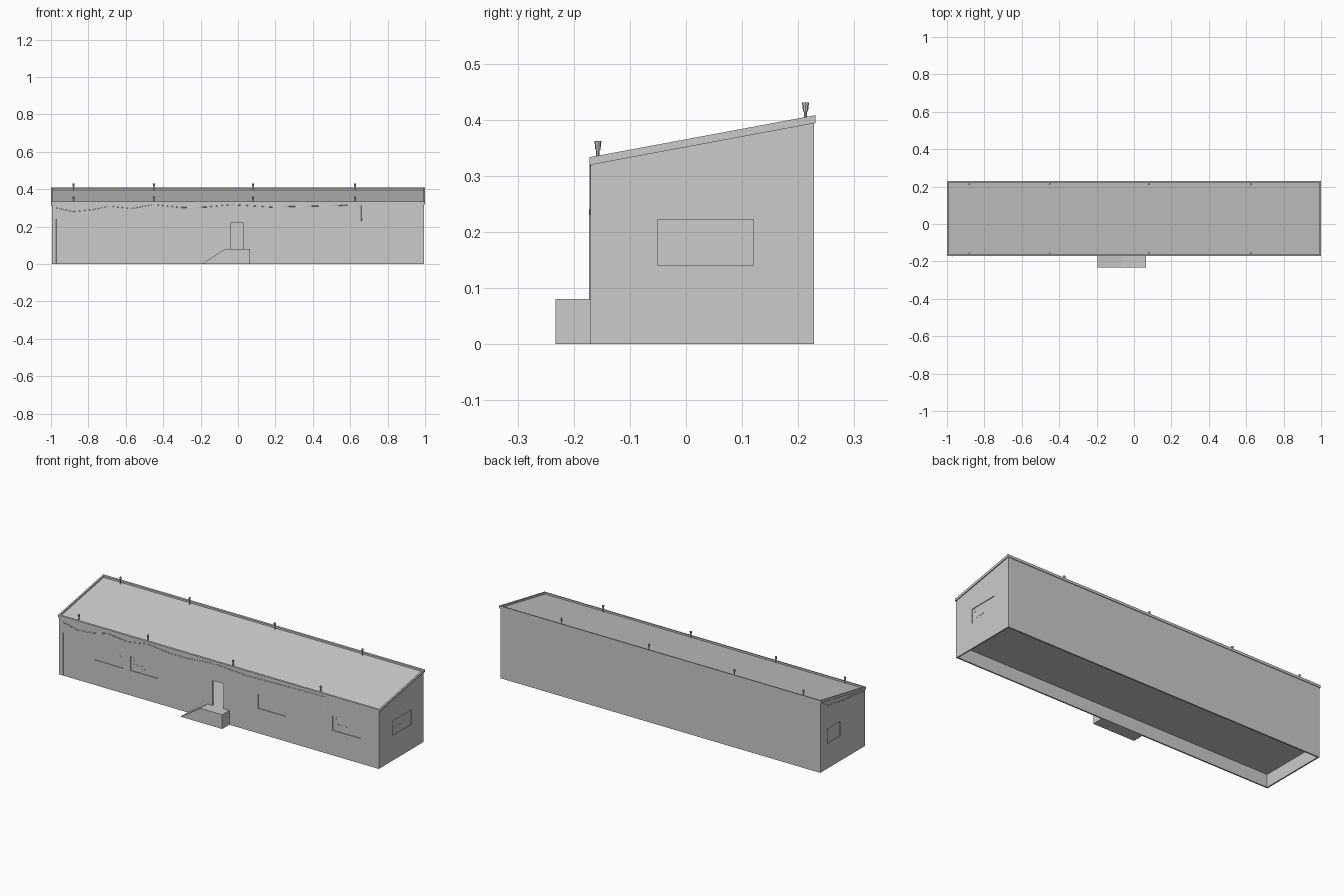
import bpy, bmesh
from mathutils import Vector

if "Cube" in bpy.data.objects:
    bpy.data.objects.remove(bpy.data.objects["Cube"])

FRONT, BACK, END, T = -0.17, 0.228, 0.995, 0.008   # wall planes and thickness


def top(y):
    """Height of the roof trim's upper edge at depth y."""
    return 0.333 + 0.186 * (y + 0.172)


def new_object(name, bm):
    bmesh.ops.recalc_face_normals(bm, faces=bm.faces)
    me = bpy.data.meshes.new(name)
    bm.to_mesh(me)
    bm.free()
    ob = bpy.data.objects.new(name, me)
    bpy.context.collection.objects.link(ob)
    return ob


def add_prism(bm, base, offset):
    """Solid from a planar outline swept along an offset."""
    a = [bm.verts.new(p) for p in base]
    b = [bm.verts.new(Vector(p) + Vector(offset)) for p in base]
    bm.faces.new(a)
    bm.faces.new(b[::-1])
    for i in range(len(a)):
        j = (i + 1) % len(a)
        bm.faces.new((a[i], b[i], b[j], a[j]))


def add_box(bm, x0, x1, y0, y1, z0, z1):
    add_prism(bm, [(x0, y0, z0), (x1, y0, z0), (x1, y1, z0), (x0, y1, z0)], (0, 0, z1 - z0))


def box(name, *b):
    bm = bmesh.new()
    add_box(bm, *b)
    return new_object(name, bm)


def x_prism(name, yz, x0, x1):
    bm = bmesh.new()
    add_prism(bm, [(x0, y, z) for y, z in yz], (x1 - x0, 0, 0))
    return new_object(name, bm)


def cut(ob, cutter):
    mod = ob.modifiers.new("cut", 'BOOLEAN')
    mod.operation, mod.solver, mod.object = 'DIFFERENCE', 'EXACT', cutter
    cutter.hide_render = True
    cutter.hide_set(True)


# Sloped-top shell, hollow and open underneath
walls = x_prism("walls_and_roof", [(FRONT, 0), (BACK, 0), (BACK, top(BACK) - .01),
                                   (FRONT, top(FRONT) - .01)], -END, END)
f, b = FRONT + T, BACK - T
cut(walls, x_prism("room_cutter", [(f, -.1), (b, -.1), (b, top(b) - .018), (f, top(f) - .018)],
                   -END + T, END - T))
box("floor", -END + .004, END - .004, FRONT + .004, BACK - .004, .072, .08)

# Window and door openings
front_windows = [(-.775, -.595), (-.55, -.38), (.243, .415), (.708, .88)]
Z0, Z1 = .14, .222
bm = bmesh.new()
for x0, x1 in front_windows:
    add_box(bm, x0, x1, FRONT - .02, FRONT + .02, Z0, Z1)
add_box(bm, -.04, .03, FRONT - .02, FRONT + .02, .08, .22)
add_box(bm, END - .02, END + .02, -.05, .12, Z0, Z1)
add_box(bm, -END - .02, -END + .02, .05, .165, Z0, Z1)
cut(walls, new_object("opening_cutter", bm))

# Window panes, set slightly back
for i, (x0, x1) in enumerate(front_windows):
    box(f"front_pane_{i}", x0 - .003, x1 + .003, FRONT + .004, FRONT + .007, Z0 - .003, Z1 + .003)
box("right_pane", END - .007, END - .004, -.053, .123, Z0 - .003, Z1 + .003)
box("left_pane", -END + .004, -END + .007, .047, .168, Z0 - .003, Z1 + .003)

# Broken glass pieces lying on some panes
pieces = [[(.02, .023), (.083, .023), (.085, .04), (.05, .04), (.045, .035), (.04, .04), (.02, .04)],
          [(.098, .048), (.103, .045), (.108, .048), (.103, .052)],
          [(.005, .06), (.022, .058), (.018, .075), (.022, .082), (.01, .08)]]


def shards(name, outlines, to_world, offset):
    bm = bmesh.new()
    for o in outlines:
        add_prism(bm, [to_world(u, v) for u, v in o], offset)
    new_object(name, bm)


for i in (1, 3):
    x0 = front_windows[i][0]
    shards(f"front_glass_shards_{i}", pieces,
           lambda u, v: (x0 + u, FRONT + .003, Z0 + v), (0, .002, 0))
shards("front_glass_shards_0", [[(.15, .015), (.172, .02), (.174, .06), (.155, .065)]],
       lambda u, v: (-.775 + u, FRONT + .003, Z0 + v), (0, .002, 0))
shards("right_glass_shards", pieces, lambda u, v: (END - .005, -.05 + u, Z0 + v), (.002, 0, 0))

# Raised trim around the roof edge
ya, yb, w = -.172, .231, .009


def trim_profile(y0, y1):
    return [(y0, top(y0) - .014), (y1, top(y1) - .014), (y1, top(y1)), (y0, top(y0))]


x_prism("roof_trim_front", trim_profile(ya, ya + w), -1, 1)
x_prism("roof_trim_back", trim_profile(yb - w, yb), -1, 1)
for side, x0 in (("left", -1), ("right", 1 - w)):
    x_prism(f"roof_trim_{side}", trim_profile(ya + w, yb - w), x0, x0 + w)

# Roof lamps: thin stem with a flared cup
for x in (-.88, -.45, .08, .625):
    for y in (-.157, .213):
        bm = bmesh.new()
        z = top(y) - .012
        for r0, r1, lo, hi in ((.003, .003, 0, .026), (.0045, .0062, .022, .038)):
            geo = bmesh.ops.create_cone(bm, cap_ends=True, segments=8,
                                        radius1=r0, radius2=r1, depth=hi - lo)
            bmesh.ops.translate(bm, verts=geo["verts"], vec=(x, y, z + (lo + hi) / 2))
        new_object("roof_lamp", bm)

# Entrance platform with side ramp
bm = bmesh.new()
add_prism(bm, [(-.195, -.233, 0), (.065, -.233, 0), (.065, -.233, .08), (-.07, -.233, .08)],
          (0, -.233 * -1 + FRONT, 0))
new_object("entrance_ramp", bm)


# Hanging cables and the corner pipe
def tube(name, pts, r):
    cu = bpy.data.curves.new(name, 'CURVE')
    cu.dimensions, cu.bevel_depth, cu.bevel_resolution, cu.use_fill_caps = '3D', r, 1, True
    sp = cu.splines.new('POLY')
    sp.points.add(len(pts) - 1)
    for p, c in zip(sp.points, pts):
        p.co = (*c, 1)
    bpy.context.collection.objects.link(bpy.data.objects.new(name, cu))


cable = [(-.97, .30), (-.88, .28), (-.78, .29), (-.69, .31), (-.57, .297), (-.45, .318),
         (-.3, .302), (-.17, .305), (-.03, .318), (.17, .305), (.4, .31), (.66, .315), (.66, .23)]
tube("front_cable", [(x, FRONT, z) for x, z in cable], .002)
tube("left_cable", [(-END, y, z) for y, z in
                    ((.21, .385), (.16, .355), (.05, .335), (-.06, .325), (-.16, .31))], .002)
tube("corner_pipe", [(-.97, FRONT, 0.003), (-.97, FRONT, .24)], .003)
